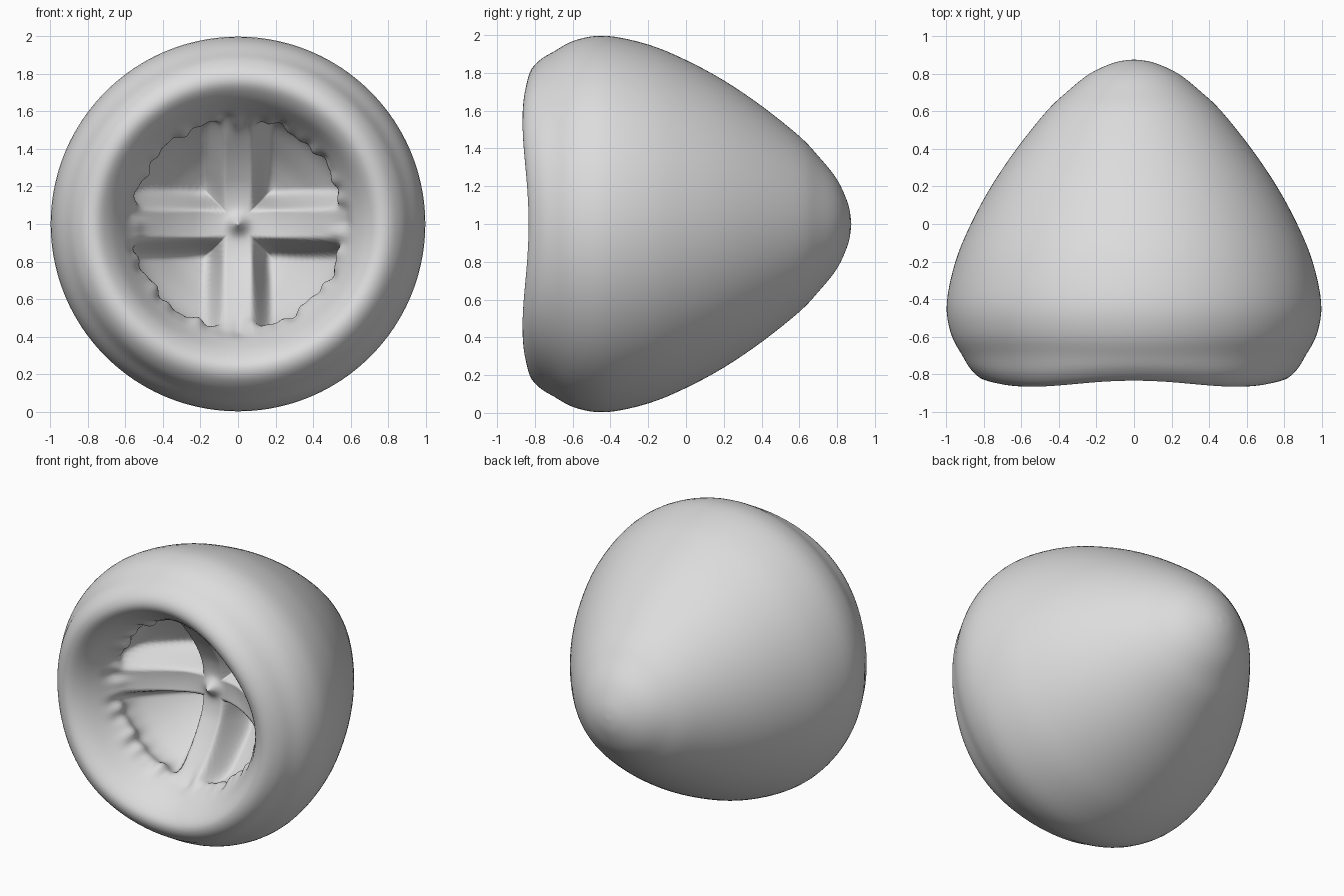
import bpy, bmesh, math

if "Cube" in bpy.data.objects:
    bpy.data.objects.remove(bpy.data.objects["Cube"])

SEGMENTS = 192

# Profiles as (radius, y) around the y axis
OUTER = [(0.0, 0.875), (0.10, 0.86), (0.235, 0.80), (0.36, 0.70), (0.465, 0.60),
         (0.625, 0.40), (0.76, 0.20), (0.868, 0.0), (0.95, -0.2), (0.996, -0.42),
         (0.975, -0.58), (0.915, -0.70), (0.87, -0.785), (0.81, -0.84),
         (0.745, -0.845), (0.68, -0.79), (0.625, -0.70), (0.58, -0.61)]
# Inside, along the cross walls and in the pockets between them
WALL = [(0.545, -0.56), (0.50, -0.51), (0.43, -0.45), (0.35, -0.39),
        (0.27, -0.34), (0.19, -0.30), (0.10, -0.28), (0.05, -0.295), (0.0, -0.35)]
POCKET = [(0.56, -0.54), (0.59, -0.45), (0.56, -0.34), (0.46, -0.22),
          (0.35, -0.11), (0.23, -0.04), (0.12, -0.12), (0.05, -0.28), (0.0, -0.35)]


def spline(points, steps):
    """Catmull-Rom interpolation of a profile."""
    pts = [points[0]] + points + [points[-1]]
    out = []
    for i in range(1, len(pts) - 2):
        a, b, c, d = pts[i - 1:i + 3]
        for s in range(steps):
            t = s / steps
            out.append(tuple(0.5 * (2 * q + (r - p) * t
                                    + (2 * p - 5 * q + 4 * r - w) * t * t
                                    + (3 * q - p - 3 * r + w) * t ** 3)
                             for p, q, r, w in zip(a, b, c, d)))
    return out + [points[-1]]


def smoothstep(a, b, v):
    t = min(max((v - a) / (b - a), 0.0), 1.0)
    return t * t * (3 - 2 * t)


wall_line = spline(OUTER + WALL, 4)
pocket_line = spline(OUTER + POCKET, 4)


def surface_point(i, angle):
    (rw, yw), (rp, yp) = wall_line[i], pocket_line[i]
    c, s = math.cos(angle), math.sin(angle)
    # Pockets start a fixed distance from the cross axes
    k = smoothstep(0.07, 0.14, rw * min(abs(c), abs(s)))
    r, y = rw + (rp - rw) * k, yw + (yp - yw) * k
    # Four shallow waves on the rim
    y += 0.016 * math.cos(4 * angle) * smoothstep(-0.65, -0.82, yw)
    # Wrinkled neck of the cavity
    neck = math.exp(-((yw + 0.57) / 0.06) ** 2) if rw < 0.7 else 0.0
    r += neck * (0.010 * math.sin(11 * angle + 1) + 0.008 * math.sin(23 * angle)
                 + 0.006 * math.sin(37 * angle + 2))
    return (r * c, y, 1 + r * s)


# Hollow cone body
bm = bmesh.new()
tip = bm.verts.new(surface_point(0, 0))
peak = bm.verts.new(surface_point(len(wall_line) - 1, 0))
rings = [[bm.verts.new(surface_point(i, 2 * math.pi * j / SEGMENTS))
          for j in range(SEGMENTS)] for i in range(1, len(wall_line) - 1)]
for j in range(SEGMENTS):
    n = (j + 1) % SEGMENTS
    bm.faces.new((tip, rings[0][j], rings[0][n]))
    bm.faces.new((peak, rings[-1][n], rings[-1][j]))
    for a, b in zip(rings, rings[1:]):
        bm.faces.new((a[j], b[j], b[n], a[n]))
bmesh.ops.recalc_face_normals(bm, faces=bm.faces)
for f in bm.faces:
    f.smooth = True

mesh = bpy.data.meshes.new("hollow_cone_body")
bm.to_mesh(mesh)
bm.free()
body = bpy.data.objects.new("hollow_cone_body", mesh)
bpy.context.collection.objects.link(body)

grey = bpy.data.materials.new("light_grey")
grey.diffuse_color = (0.72, 0.72, 0.72, 1)
grey.use_nodes = True
grey.node_tree.nodes["Principled BSDF"].inputs["Base Color"].default_value = grey.diffuse_color
mesh.materials.append(grey)
